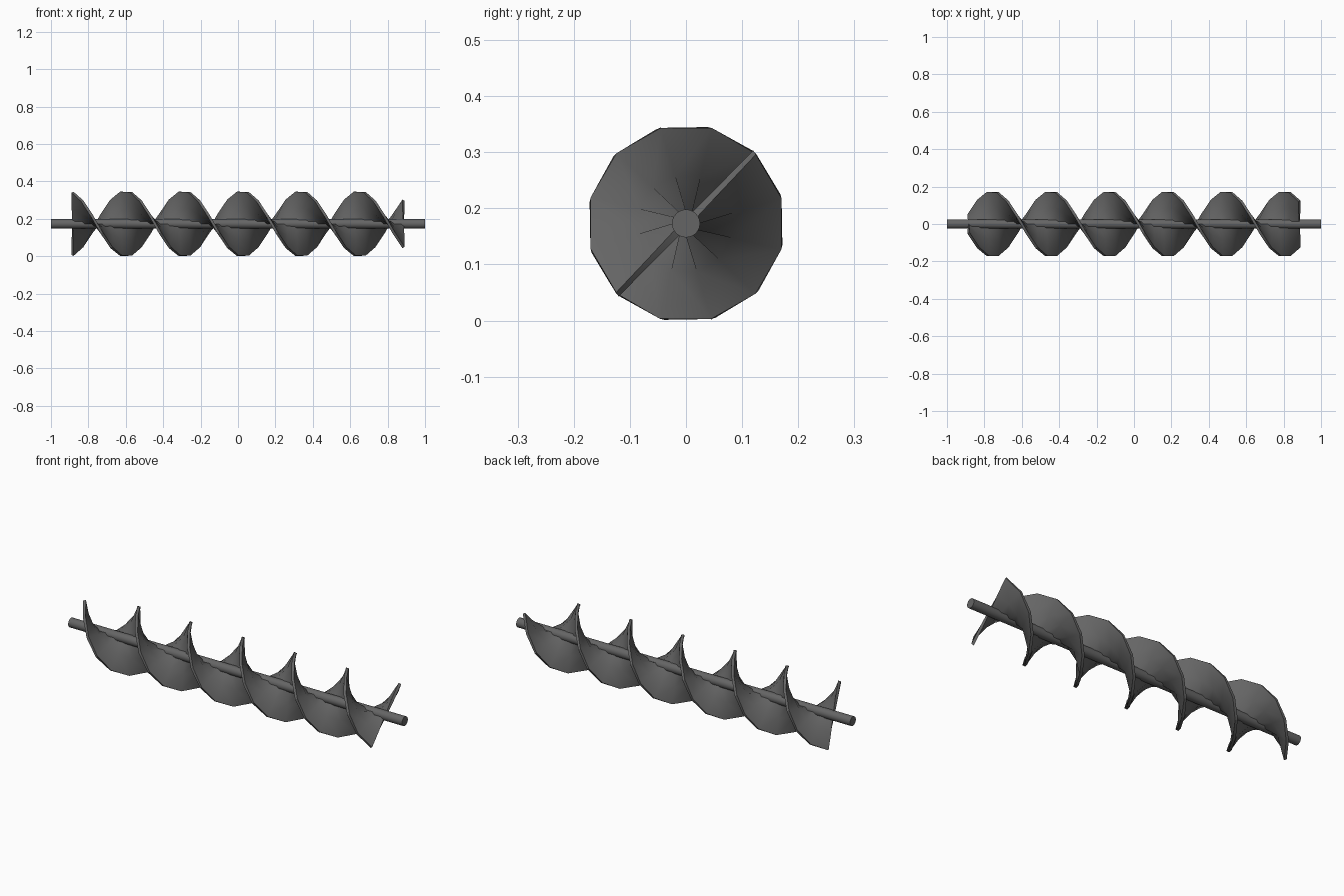
import bpy, bmesh, math

if "Cube" in bpy.data.objects:
    bpy.data.objects.remove(bpy.data.objects["Cube"])

CZ = 0.173          # height of the axis
R = 0.176           # blade radius
HALF = 0.885        # half length of the flighting
STEPS = 34          # one ring every 30 degrees
END_ANGLE = math.radians(46)

steel = bpy.data.materials.new("dark steel")
steel.diffuse_color = (0.13, 0.13, 0.13, 1)
steel.use_nodes = True
steel.node_tree.nodes["Principled BSDF"].inputs["Base Color"].default_value = steel.diffuse_color


def finish(obj, angle):
    obj.data.materials.append(steel)
    bpy.ops.object.select_all(action='DESELECT')
    obj.select_set(True)
    bpy.context.view_layer.objects.active = obj
    bpy.ops.object.shade_smooth_by_angle(angle=math.radians(angle))


# central shaft along x
bpy.ops.mesh.primitive_cylinder_add(vertices=24, radius=0.025, depth=2,
                                    location=(0, 0, CZ),
                                    rotation=(0, math.pi / 2, 0))
shaft = bpy.context.object
shaft.name = "shaft"
finish(shaft, 30)

# double helical blade: a flat strip twisted 30 degrees per step
bm = bmesh.new()
rows = []
for i in range(STEPS + 1):
    x = -HALF + 2 * HALF * i / STEPS
    a = END_ANGLE - math.radians(30) * (STEPS - i)
    rows.append([bm.verts.new((x, R * t * math.cos(a), R * t * math.sin(a)))
                 for t in (-1, -0.5, 0, 0.5, 1)])
for p, q in zip(rows, rows[1:]):
    for j in range(4):
        bm.faces.new((p[j], p[j + 1], q[j + 1], q[j]))
bmesh.ops.recalc_face_normals(bm, faces=bm.faces)
mesh = bpy.data.meshes.new("screw_blade")
bm.to_mesh(mesh)
bm.free()
blade = bpy.data.objects.new("screw_blade", mesh)
blade.location.z = CZ
bpy.context.collection.objects.link(blade)

# sheet thickness
solid = blade.modifiers.new("thickness", 'SOLIDIFY')
solid.thickness = 0.014
solid.offset = 0
bpy.context.view_layer.objects.active = blade
blade.select_set(True)
bpy.ops.object.modifier_apply(modifier=solid.name)
finish(blade, 30)
